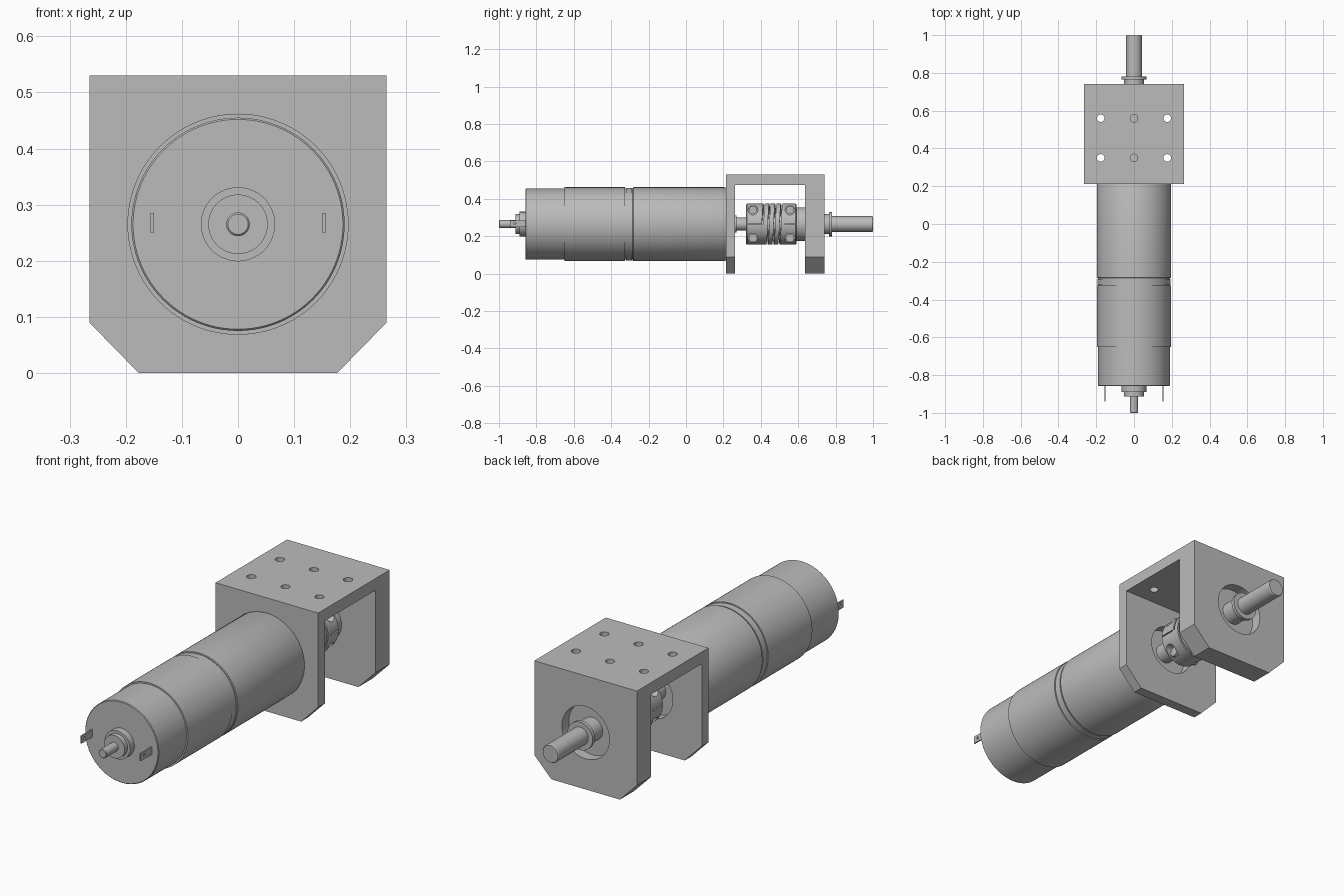
import bpy, bmesh, math
from mathutils import Matrix, Vector

if "Cube" in bpy.data.objects:
    bpy.data.objects.remove(bpy.data.objects["Cube"])

AXIS = 0.265  # height of the shaft line
grey = bpy.data.materials.new("plain grey")
grey.use_nodes = True
grey.diffuse_color = (0.5, 0.5, 0.5, 1)
grey.node_tree.nodes["Principled BSDF"].inputs["Base Color"].default_value = (0.5, 0.5, 0.5, 1)


def finish(bm, name):
    bmesh.ops.recalc_face_normals(bm, faces=bm.faces)
    mesh = bpy.data.meshes.new(name)
    bm.to_mesh(mesh)
    bm.free()
    mesh.materials.append(grey)
    ob = bpy.data.objects.new(name, mesh)
    bpy.context.collection.objects.link(ob)
    return ob


def smooth(ob):
    bpy.ops.object.select_all(action='DESELECT')
    ob.select_set(True)
    bpy.context.view_layer.objects.active = ob
    bpy.ops.object.shade_smooth_by_angle(angle=math.radians(30))


def lathe(name, profile, n=96):
    """Closed solid turned about the shaft line from (y, radius) pairs."""
    bm = bmesh.new()
    rings = []
    for y, r in profile:
        rings.append([bm.verts.new((r * math.cos(math.tau * i / n), y,
                                    AXIS + r * math.sin(math.tau * i / n))) for i in range(n)])
    for a, b in zip(rings, rings[1:]):
        for i in range(n):
            j = (i + 1) % n
            bm.faces.new((a[i], a[j], b[j], b[i]))
    bm.faces.new(rings[0])
    bm.faces.new(rings[-1])
    ob = finish(bm, name)
    smooth(ob)
    return ob


def box(name, x, y, z):
    bm = bmesh.new()
    bmesh.ops.create_cube(bm, size=1)
    for v in bm.verts:
        v.co = Vector([(a + b) / 2 + c * (b - a) for (a, b), c in zip((x, y, z), v.co)])
    return finish(bm, name)


def rod(name, centre, radius, length, direction):
    bm = bmesh.new()
    turn = Vector(direction).to_track_quat('Z', 'Y').to_matrix().to_4x4()
    bmesh.ops.create_cone(bm, cap_ends=True, segments=32, radius1=radius, radius2=radius,
                          depth=length, matrix=Matrix.Translation(centre) @ turn)
    return finish(bm, name)


def cut(ob, cutters):
    for c in cutters:
        c.hide_render = True
        m = ob.modifiers.new("cut", 'BOOLEAN')
        m.operation = 'DIFFERENCE'
        m.solver = 'EXACT'
        m.object = c
        bpy.context.view_layer.objects.active = ob
        bpy.ops.object.modifier_apply(modifier=m.name)
        bpy.data.objects.remove(c)


# Bracket: chamfered block, hollowed into an arch and drilled
bm = bmesh.new()
outline = [(-0.265, 0.53), (-0.265, 0.09), (-0.177, 0), (0.177, 0), (0.265, 0.09), (0.265, 0.53)]
face = bm.faces.new([bm.verts.new((x, 0.213, z)) for x, z in outline])
new = bmesh.ops.extrude_face_region(bm, geom=[face])["geom"]
bmesh.ops.translate(bm, vec=(0, 0.527, 0), verts=[v for v in new if isinstance(v, bmesh.types.BMVert)])
bracket = finish(bm, "bracket")
cutters = [box("arch_cutter", (-0.4, 0.4), (0.262, 0.635), (-0.2, 0.475)),
           lathe("front_hole_cutter", [(0.15, 0.115), (0.3, 0.115)]),
           lathe("back_hole_cutter", [(0.6, 0.122), (0.8, 0.122)])]
for x in (-0.176, 0, 0.176):
    for y in (0.35, 0.56):
        cutters.append(rod("screw_hole_cutter", (x, y, 0.5), 0.02, 0.2, (0, 0, 1)))
cut(bracket, cutters)
smooth(bracket)

# Motor and gearbox bodies
lathe("motor_can", [(-0.858, 0.187), (-0.855, 0.19), (-0.3, 0.19), (-0.28, 0.19)])
lathe("motor_sleeve", [(-0.65, 0.197), (-0.325, 0.197)])
lathe("joint_ring", [(-0.322, 0.194), (-0.29, 0.194)])
lathe("gearbox", [(-0.285, 0.194), (-0.282, 0.197), (0.205, 0.197), (0.213, 0.194)])
lathe("rear_boss", [(-0.89, 0.066), (-0.85, 0.066)])
lathe("rear_bush", [(-0.912, 0.053), (-0.885, 0.053)])
lathe("rear_shaft", [(-1, 0.018), (-0.997, 0.021), (-0.9, 0.021)])
for side, x in (("left", 0.153), ("right", -0.153)):
    tab = box("terminal_" + side, (x - 0.003, x + 0.003), (-0.94, -0.85), (0.25, 0.285))
    cut(tab, [rod("eyelet_cutter", (x, -0.915, 0.268), 0.006, 0.05, (1, 0, 0))])

# Drive shaft, bearing and output shaft
lathe("gearbox_boss", [(0.2, 0.045), (0.27, 0.045)])
lathe("gearbox_shaft", [(0.2, 0.034), (0.45, 0.034)])
lathe("bearing", [(0.635, 0.122), (0.69, 0.122)])
lathe("bearing_hub", [(0.585, 0.09), (0.64, 0.09)])
lathe("output_shaft", [(0.47, 0.042), (0.995, 0.042), (1, 0.039)])
lathe("shaft_step", [(0.68, 0.053), (0.768, 0.053)])
lathe("retaining_ring", [(0.765, 0.065), (0.781, 0.065)])

# Flexible coupling: bored cylinder with a helical slit and clamp screw pockets
coupling = lathe("coupling", [(0.322, 0.105), (0.326, 0.109), (0.586, 0.109), (0.59, 0.105)])
bm = bmesh.new()
turns, steps = 3.5, 126
loops = []
for i in range(steps + 1):
    t = i / steps
    a = math.tau * turns * t
    y = 0.41 + 0.11 * t
    loops.append([bm.verts.new((r * math.cos(a), y + w, AXIS + r * math.sin(a)))
                  for r, w in ((0.06, -0.004), (0.13, -0.004), (0.13, 0.004), (0.06, 0.004))])
for a, b in zip(loops, loops[1:]):
    for k in range(4):
        bm.faces.new((a[k], a[(k + 1) % 4], b[(k + 1) % 4], b[k]))
bm.faces.new(loops[0])
bm.faces.new(loops[-1])
cutters = [finish(bm, "helix_cutter"), lathe("bore_cutter", [(0.3, 0.048), (0.6, 0.048)])]
for y0, y1 in ((0.3, 0.4), (0.53, 0.62)):
    cutters.append(box("clamp_slit_cutter", (-0.2, 0.2), (y0, y1), (AXIS - 0.003, AXIS + 0.003)))
pockets = [(x, y, AXIS + dz) for x in (-1, 1) for y in (0.358, 0.556) for dz in (-0.075, 0.075)]
for s, y, z in pockets:
    cutters.append(rod("pocket_cutter", (s * 0.1, y, z), 0.026, 0.1, (1, 0, 0)))
cut(coupling, cutters)
smooth(coupling)
for s, y, z in pockets:
    smooth(rod("clamp_screw", (s * 0.045, y, z), 0.022, 0.04, (1, 0, 0)))
